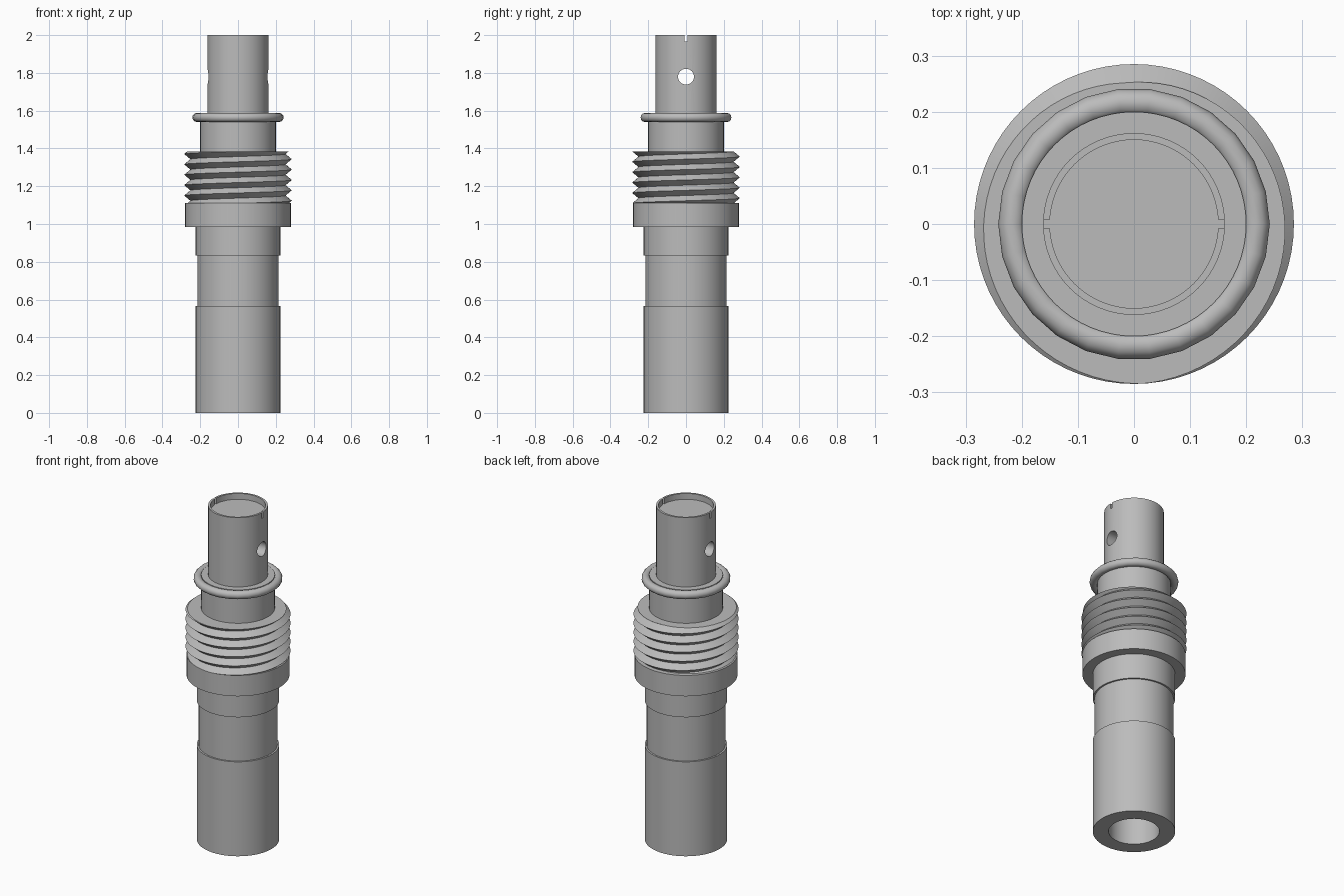
import bpy, bmesh, math
from mathutils import Matrix

cube = bpy.data.objects.get("Cube")
if cube:
    bpy.data.objects.remove(cube, do_unlink=True)

grey = bpy.data.materials.new("machined grey")
grey.use_nodes = True
colour = (0.5, 0.5, 0.5, 1)
grey.diffuse_color = colour
grey.node_tree.nodes["Principled BSDF"].inputs["Base Color"].default_value = colour


def make_object(name, bm):
    bmesh.ops.remove_doubles(bm, verts=bm.verts, dist=1e-5)
    bmesh.ops.recalc_face_normals(bm, faces=bm.faces)
    mesh = bpy.data.meshes.new(name)
    bm.to_mesh(mesh)
    bm.free()
    mesh.materials.append(grey)
    obj = bpy.data.objects.new(name, mesh)
    bpy.context.collection.objects.link(obj)
    return obj


def activate(obj):
    bpy.ops.object.select_all(action='DESELECT')
    obj.select_set(True)
    bpy.context.view_layer.objects.active = obj


def smooth(obj, degrees=30):
    activate(obj)
    bpy.ops.object.shade_smooth_by_angle(angle=math.radians(degrees))


def lathe(name, profile, steps=64):
    """Spin a (radius, height) profile around the z axis."""
    bm = bmesh.new()
    verts = [bm.verts.new((r, 0, z)) for r, z in profile]
    edges = [bm.edges.new(pair) for pair in zip(verts, verts[1:])]
    bmesh.ops.spin(bm, geom=verts + edges, cent=(0, 0, 0), axis=(0, 0, 1),
                   angle=math.tau, steps=steps)
    return make_object(name, bm)


def cut(target, cutter):
    cutter.hide_render = True
    mod = target.modifiers.new("cut", 'BOOLEAN')
    mod.operation = 'DIFFERENCE'
    mod.solver = 'EXACT'
    mod.object = cutter
    activate(target)
    bpy.ops.object.modifier_apply(modifier=mod.name)
    bpy.data.objects.remove(cutter, do_unlink=True)


# Stepped body with a blind bore in its base
body = lathe("stepped_body", [
    (0, 0.6), (0.138, 0.6), (0.138, 0), (0.224, 0), (0.224, 0.566),
    (0.214, 0.566), (0.214, 0.833), (0.224, 0.833), (0.224, 0.985),
    (0.28, 0.985), (0.28, 1.11), (0.2, 1.11), (0.2, 1.585), (0, 1.585)])
smooth(body)

# Tip with a shallow recess, a cross hole and a slot across the rim
tip = lathe("tip", [(0, 1.5), (0.162, 1.5), (0.162, 2), (0.15, 2),
                    (0.15, 1.965), (0, 1.965)])
bm = bmesh.new()
bmesh.ops.create_cone(bm, cap_ends=True, segments=32, radius1=0.042,
                      radius2=0.042, depth=0.6,
                      matrix=Matrix.Translation((0, 0, 1.78))
                      @ Matrix.Rotation(math.pi / 2, 4, 'Y'))
cut(tip, make_object("cross_hole_cutter", bm))
bm = bmesh.new()
bmesh.ops.create_cube(bm, size=1, matrix=Matrix.Translation((0, 0, 2))
                      @ Matrix.Diagonal((0.6, 0.016, 0.069, 1)))
cut(tip, make_object("rim_slot_cutter", bm))
smooth(tip)

# Seal ring around the neck
ring = lathe("seal_ring", [
    (0.218 + 0.024 * math.cos(a), 1.564 + 0.024 * math.sin(a))
    for a in (math.tau * i / 12 for i in range(13))], 26)
smooth(ring, 50)

# Right-handed thread: crest and root rows climb one pitch per turn
LOW, HIGH, PITCH = 1.11, 1.385, 0.055
ROOT, CREST, STEPS = 0.252, 0.285, 72
START = HIGH - 0.76 * PITCH


def thread_radius(z, turn):
    phase = ((z - START) / PITCH - turn) % 1
    return ROOT + (CREST - ROOT) * abs(2 * phase - 1)


bm = bmesh.new()
columns = []
for step in range(STEPS + 1):
    turn = step / STEPS
    points = [(0.195, LOW)]
    for k in range(-14, 5):
        z = min(max(START + PITCH * (turn + k / 2), LOW), HIGH)
        points.append((thread_radius(z, turn), z))
    points.append((0.195, HIGH))
    c, s = math.cos(math.tau * turn), math.sin(math.tau * turn)
    columns.append([bm.verts.new((r * c, r * s, z)) for r, z in points])
for a, b in zip(columns, columns[1:]):
    for i in range(len(a) - 1):
        bm.faces.new((a[i], b[i], b[i + 1], a[i + 1]))
smooth(make_object("thread", bm))
